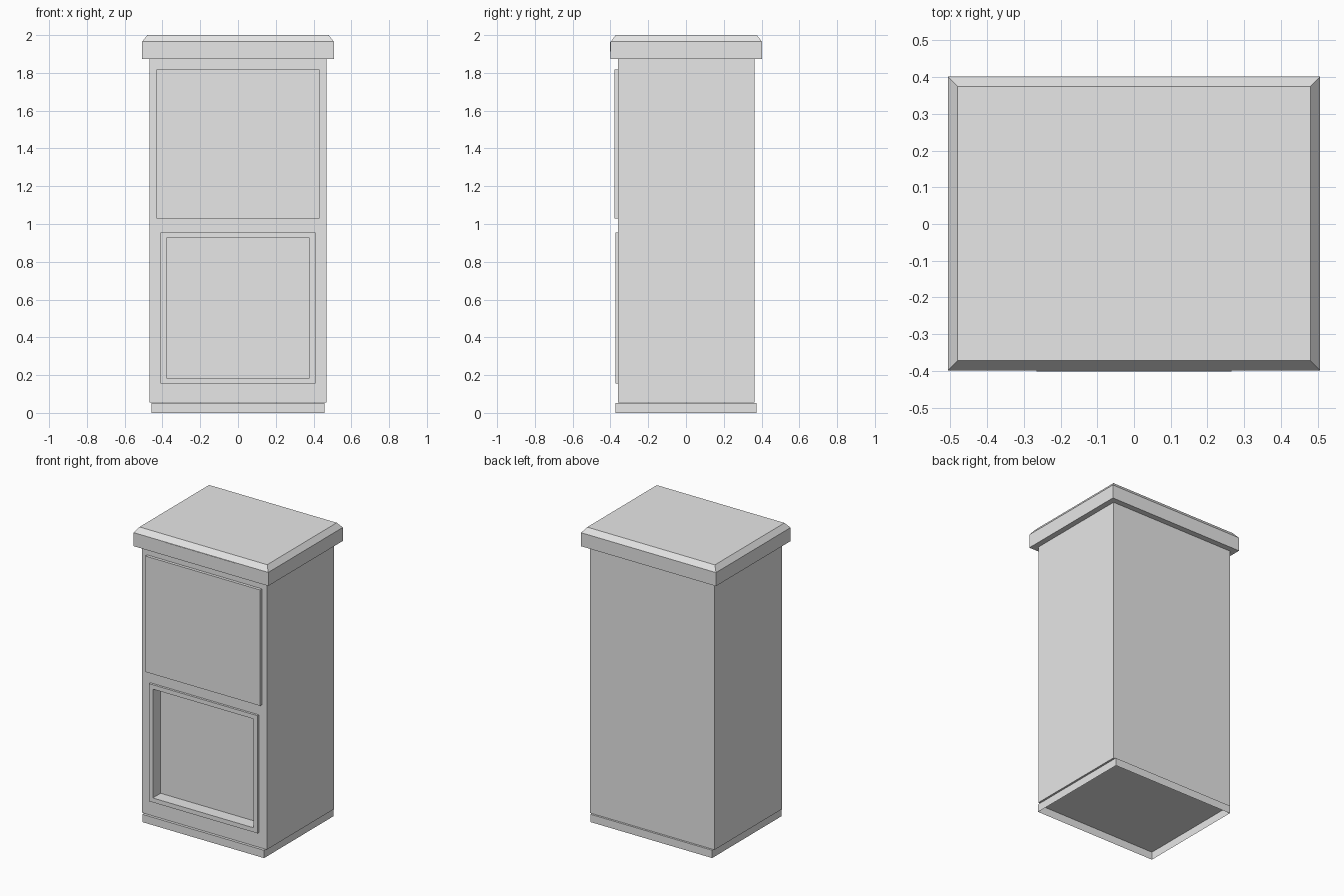
import bpy
import bmesh
from math import copysign

# Remove the default object
default_cube = bpy.data.objects.get("Cube")
if default_cube:
    bpy.data.objects.remove(default_cube, do_unlink=True)

# One plain grey for everything
GREY = (0.8, 0.8, 0.8, 1.0)
grey = bpy.data.materials.new("plain grey")
grey.use_nodes = True
grey.diffuse_color = GREY
for node in grey.node_tree.nodes:
    if node.type == "BSDF_PRINCIPLED":
        node.inputs["Base Color"].default_value = GREY


def box(half_x, y_range, z_range):
    """Return a bmesh cuboid centred on x = 0."""
    bm = bmesh.new()
    bmesh.ops.create_cube(bm, size=1)
    for v in bm.verts:
        v.co.x = copysign(half_x, v.co.x)
        v.co.y = y_range[v.co.y > 0]
        v.co.z = z_range[v.co.z > 0]
    return bm


def facing(bm, axis, sign):
    """Return the face pointing along one axis."""
    bm.normal_update()
    return next(f for f in bm.faces if f.normal[axis] * sign > 0.9)


def finish(bm, name):
    bmesh.ops.recalc_face_normals(bm, faces=bm.faces)
    mesh = bpy.data.meshes.new(name)
    bm.to_mesh(mesh)
    bm.free()
    mesh.materials.append(grey)
    obj = bpy.data.objects.new(name, mesh)
    bpy.context.collection.objects.link(obj)
    return obj


# Cabinet body, with a raised door frame and a recessed opening stepped into its front
body = box(0.469, (-0.359, 0.363), (0.055, 1.875))
front = facing(body, 1, -1)
steps = [
    (0.409, 0.155, 0.955, -0.359),
    (0.409, 0.155, 0.955, -0.374),
    (0.379, 0.185, 0.925, -0.374),
    (0.379, 0.185, 0.925, -0.29),
]
for half_x, low, high, y in steps:
    middle = front.calc_center_median().z
    bmesh.ops.inset_individual(body, faces=[front], thickness=0.01)
    for v in front.verts:
        v.co = (copysign(half_x, v.co.x), y, high if v.co.z > middle else low)
finish(body, "cabinet_body")

# Upper door panel
finish(box(0.432, (-0.379, -0.355), (1.03, 1.818)), "upper_panel")

# Hollow plinth, open underneath
plinth = box(0.458, (-0.374, 0.373), (0, 0.053))
bmesh.ops.delete(plinth, geom=[facing(plinth, 2, -1)], context="FACES_ONLY")
finish(plinth, "plinth")

# Overhanging cap with a chamfered top
cap = box(0.507, (-0.399, 0.402), (1.873, 1.965))
top = facing(cap, 2, 1)
bmesh.ops.inset_individual(cap, faces=[top], thickness=0.038)
for v in top.verts:
    v.co.z = 2
finish(cap, "cap")

# Thin plate on the front of the cap
finish(box(0.265, (-0.402, -0.395), (1.912, 1.964)), "cap_front_plate")
